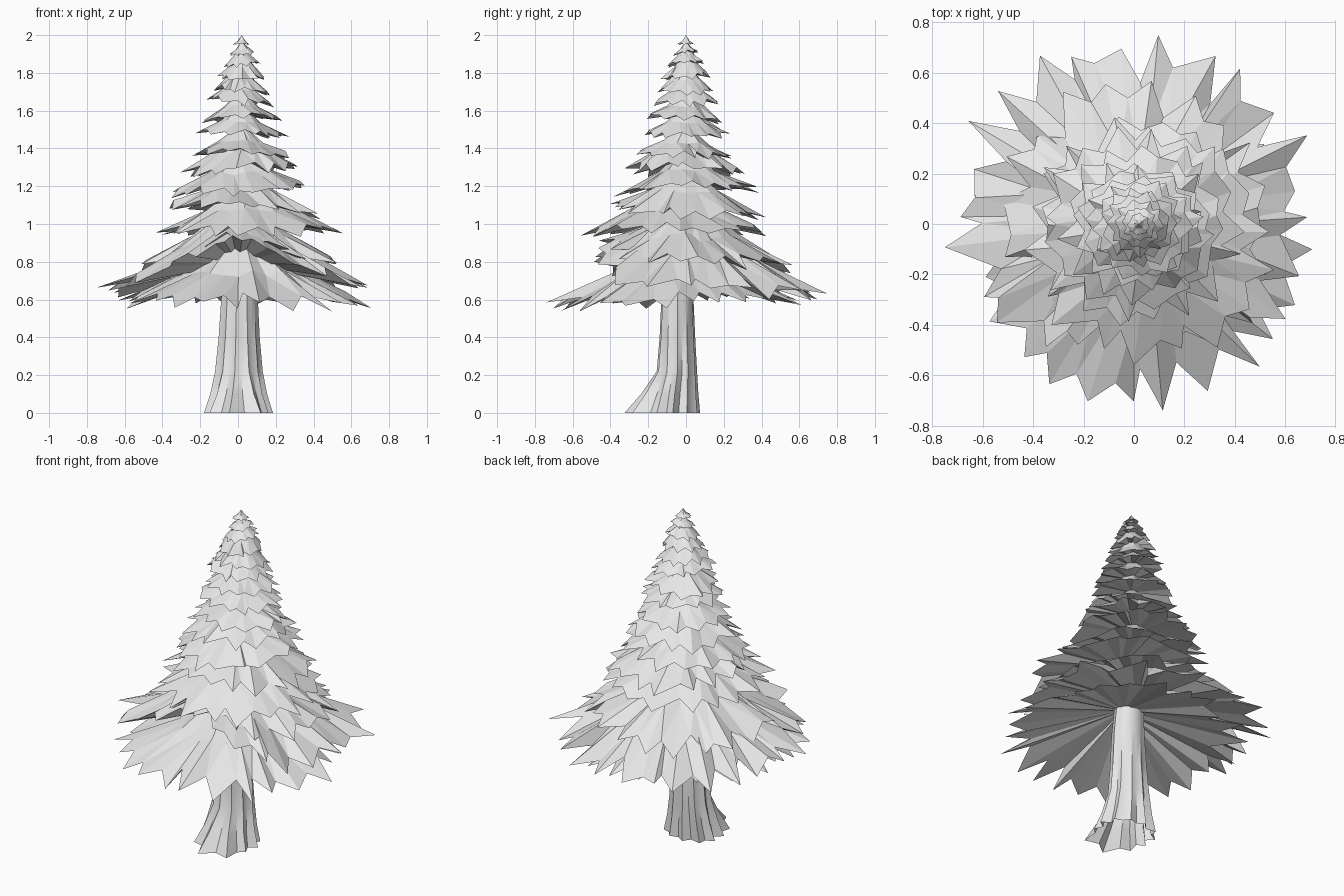
import bpy
import math
import random
from mathutils import Vector

random.seed(7)

cube = bpy.data.objects.get("Cube")
if cube:
    bpy.data.objects.remove(cube, do_unlink=True)

grey = bpy.data.materials.new("light grey")
grey.use_nodes = True
grey.diffuse_color = (0.8, 0.8, 0.8, 1)
grey.node_tree.nodes["Principled BSDF"].inputs["Base Color"].default_value = (0.8, 0.8, 0.8, 1)


def add_object(name, verts, faces):
    mesh = bpy.data.meshes.new(name)
    mesh.from_pydata(verts, [], faces)
    mesh.materials.append(grey)
    obj = bpy.data.objects.new(name, mesh)
    bpy.context.collection.objects.link(obj)
    return obj


def skirt(name, tips, cx, cy, radius, rim_z, top_z, lean=0.0, lean_dir=0.0, notch=0.0, hollow=0.3):
    """Ragged cone of branches with a shallow underside; lean tips the rim, notch lifts its front."""
    drop = top_z - rim_z
    turn = random.uniform(0, math.tau)
    step = math.tau / tips

    def point(angle, reach, fall):
        front = max(0.0, -math.sin(angle)) ** 5 * notch
        r = radius * reach * (1 - 0.35 * front)
        z = top_z - drop * fall * (1 - 0.5 * front)
        z -= lean * reach * math.cos(angle - lean_dir)
        return Vector((cx + r * math.cos(angle), cy + r * math.sin(angle), z))

    verts = [Vector((cx, cy, top_z)), Vector((cx, cy, rim_z + drop * hollow))]
    for i in range(tips):
        a = turn + i * step
        j = random.uniform(-0.25, 0.25) * step
        verts.append(point(a, random.uniform(0.4, 0.5), random.uniform(0.52, 0.62)))
        verts.append(point(a - step / 2 + j, random.uniform(0.76, 0.9), random.uniform(0.82, 0.95)))
        verts.append(point(a + j, random.uniform(0.91, 1.08), random.uniform(0.92, 1.07)))
    faces = []
    for i in range(tips):
        mid, valley, tip = 3 * i + 2, 3 * i + 3, 3 * i + 4
        k = (i + 1) % tips
        next_mid, next_valley = 3 * k + 2, 3 * k + 3
        faces += [(0, mid, next_mid), (mid, valley, tip),
                  (mid, tip, next_valley), (mid, next_valley, next_mid),
                  (1, tip, valley), (1, next_valley, tip)]
    return add_object(name, verts, faces)


# Broad lower branches
skirt("lowest_branches", 24, 0.02, -0.07, 0.65, 0.57, 0.98, 0.01, -1.6, hollow=0.5)
skirt("arched_branches", 26, 0.0, 0.02, 0.71, 0.65, 1.12, 0.04, 1.6, notch=1.0)
skirt("inner_low_branches", 20, 0.0, 0.02, 0.55, 0.77, 1.15, 0.02, 2.6, notch=0.8)

# Middle branches
skirt("wide_middle_branches", 18, 0.05, -0.06, 0.49, 0.95, 1.24, 0.01, 3.6)
skirt("middle_branches", 17, 0.02, 0.0, 0.41, 1.06, 1.33, 0.03, 0.8)
skirt("upper_middle_branches", 16, 0.0, 0.0, 0.37, 1.17, 1.42, 0.02, 3.9)
skirt("narrow_middle_branches", 14, 0.02, 0.0, 0.31, 1.27, 1.54, 0.02, 2.5)

# Upper branches shrink steadily towards the top
upper = [(1.36, 0.26), (1.47, 0.24), (1.55, 0.21), (1.64, 0.18),
         (1.70, 0.15), (1.77, 0.13), (1.84, 0.10), (1.90, 0.07)]
for n, (rim, radius) in enumerate(upper):
    skirt("upper_branches_%d" % (n + 1), 13 - n // 2, 0.02, 0.0, radius, rim,
          min(rim + 0.17, 1.97), 0.015, random.uniform(0, math.tau), hollow=0.2)
skirt("tree_top", 8, 0.02, 0.0, 0.045, 1.95, 2.0)

# Trunk: fluted rings with flared roots; z, centre y, x radius, y radius, flute depth, front root
rings = [(0.0, -0.07, 0.16, 0.13, 0.14, 0.75), (0.1, -0.06, 0.135, 0.115, 0.12, 0.4),
         (0.22, -0.045, 0.117, 0.097, 0.09, 0.05), (0.4, -0.045, 0.104, 0.09, 0.06, 0.0),
         (0.6, -0.045, 0.095, 0.083, 0.04, 0.0), (1.0, -0.02, 0.07, 0.065, 0.02, 0.0)]
SIDES = 22
wobble = [random.uniform(0.4, 1.2) for _ in range(SIDES)]
verts, faces = [], []
for z, cy, rx, ry, flute, root in rings:
    for i in range(SIDES):
        a = math.tau * i / SIDES
        r = 1 + flute * wobble[i] * (1 if i % 2 == 0 else -1)
        r *= 1 + root * max(0.0, -math.sin(a)) ** 3
        verts.append((rx * r * math.cos(a) + 0.01 * z, cy + ry * r * math.sin(a), z))
for row in range(len(rings) - 1):
    for i in range(SIDES):
        k = (i + 1) % SIDES
        faces.append((row * SIDES + i, row * SIDES + k,
                      (row + 1) * SIDES + k, (row + 1) * SIDES + i))
trunk = add_object("trunk", verts, faces)
bpy.ops.object.select_all(action='DESELECT')
trunk.select_set(True)
bpy.context.view_layer.objects.active = trunk
bpy.ops.object.shade_smooth_by_angle(angle=math.radians(35))
